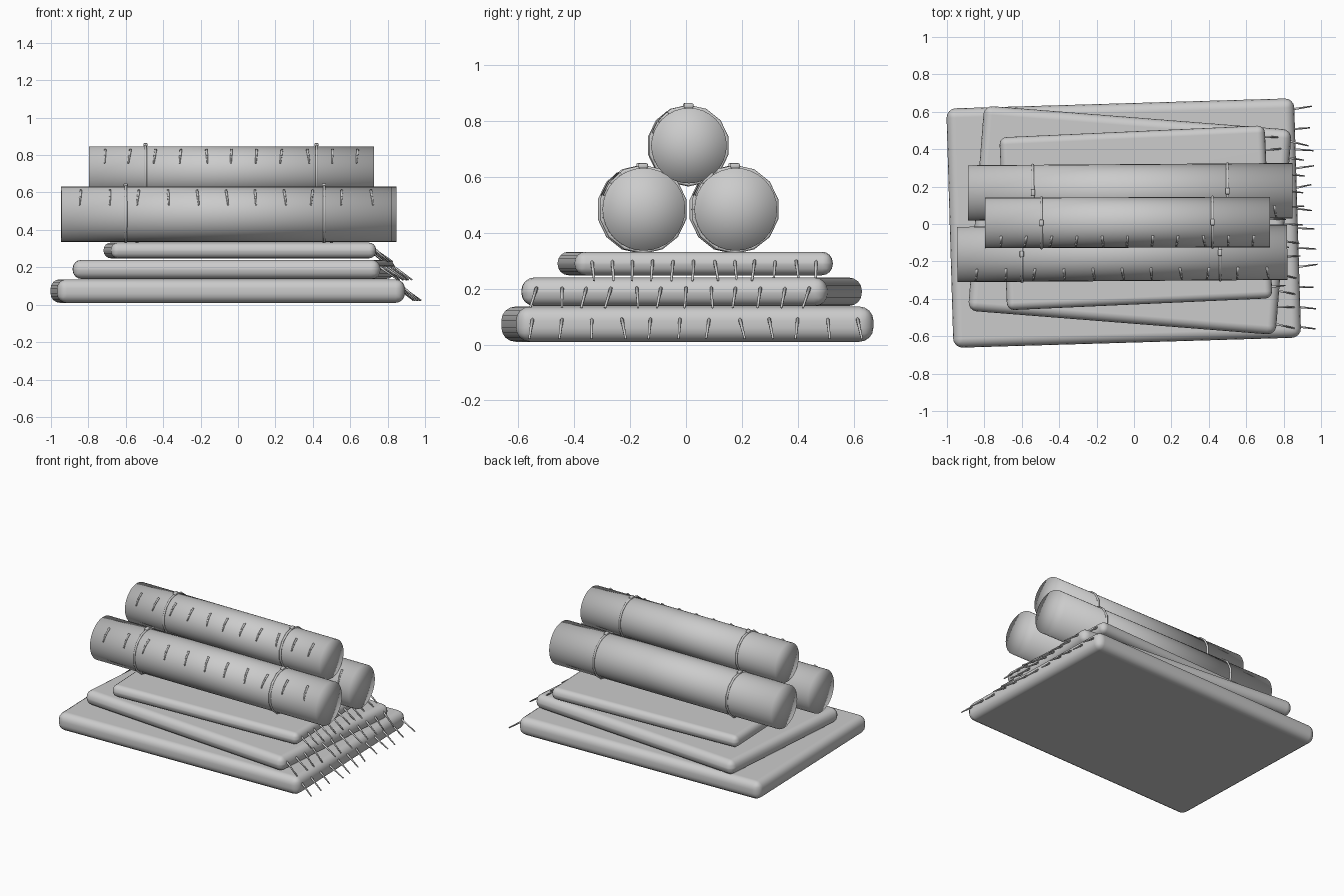
import bpy, bmesh, random
from math import sin, cos, pi, radians
from mathutils import Vector, Matrix

if "Cube" in bpy.data.objects:
    bpy.data.objects.remove(bpy.data.objects["Cube"])

random.seed(4)


def finish(bm, name, matrix):
    """Turn a bmesh into a smooth-shaded object placed by matrix."""
    bmesh.ops.recalc_face_normals(bm, faces=bm.faces)
    for f in bm.faces:
        f.smooth = True
    me = bpy.data.meshes.new(name)
    bm.to_mesh(me)
    bm.free()
    ob = bpy.data.objects.new(name, me)
    ob.matrix_world = matrix
    bpy.context.collection.objects.link(ob)
    return ob


def placement(x, y, z, degrees):
    return Matrix.Translation((x, y, z)) @ Matrix.Rotation(radians(degrees), 4, 'Z')


def strand(bm, a, b, r1, r2):
    """Add one tapered thread from a to b."""
    a, b = Vector(a), Vector(b)
    d = b - a
    m = Matrix.Translation((a + b) / 2) @ d.to_track_quat('Z', 'Y').to_matrix().to_4x4()
    bmesh.ops.create_cone(bm, cap_ends=True, segments=6, radius1=r1, radius2=r2,
                          depth=d.length, matrix=m)


def folded_rug(name, x, y, z0, z1, length, width, angle):
    m = placement(x, y, (z0 + z1) / 2, angle)
    h = z1 - z0
    # Soft slab
    bm = bmesh.new()
    bmesh.ops.create_cube(bm, size=1, matrix=Matrix.Diagonal((length, width, h, 1)))
    bmesh.ops.bevel(bm, geom=bm.edges[:], offset=min(0.05, h * 0.46), segments=4,
                    profile=0.5, affect='EDGES')
    slab = finish(bm, name, m)
    slab.modifiers.new("normals", 'WEIGHTED_NORMAL')
    # Fringe drooping off the right-hand end
    bm = bmesh.new()
    n = 12
    for i in range(n):
        yy = (i / (n - 1) - 0.5) * (width - 0.12)
        e = length / 2
        strand(bm, (e - 0.02, yy, h * 0.23),
               (e + 0.085 + random.uniform(-0.015, 0.015),
                yy + random.uniform(-0.02, 0.02), h * 0.23 - 0.08), 0.007, 0.004)
    finish(bm, name + "_fringe", m)


def rolled_rug(name, x, y, z, length, r, angle, ties, tassel_x):
    m = placement(x, y, z, angle)
    # Roll body
    bm = bmesh.new()
    bmesh.ops.create_cone(bm, cap_ends=True, cap_tris=True, segments=32, radius1=r,
                          radius2=r, depth=length, matrix=Matrix.Rotation(pi / 2, 4, 'Y'))
    finish(bm, name, m)
    # Fringe lying along the upper front of the roll
    bm = bmesh.new()
    n = 11
    for i in range(n):
        xx = tassel_x[0] + (tassel_x[1] - tassel_x[0]) * i / (n - 1) - x
        j = random.uniform(-0.012, 0.012)
        p = [(xx + j * k / 2, -(r + 0.002) * sin(t), (r + 0.002) * cos(t))
             for k, t in enumerate(radians(d) for d in (32, 52, 71))]
        strand(bm, p[0], p[1], 0.007, 0.006)
        strand(bm, p[1], p[2], 0.006, 0.004)
    finish(bm, name + "_fringe", m)
    # Tie cords with a knot on top
    for k, tx in enumerate(ties):
        n, sides, tube, R = 14, 6, 0.008, r + 0.003
        bm = bmesh.new()
        rings = []
        for i in range(n):
            a = 2 * pi * i / n
            rings.append([bm.verts.new((tx - x + tube * sin(2 * pi * s / sides),
                                        (R + tube * cos(2 * pi * s / sides)) * sin(a),
                                        (R + tube * cos(2 * pi * s / sides)) * cos(a)))
                          for s in range(sides)])
        for i in range(n):
            for s in range(sides):
                t = (s + 1) % sides
                q = rings[(i + 1) % n]
                bm.faces.new((rings[i][s], rings[i][t], q[t], q[s]))
        finish(bm, f"{name}_cord_{k + 1}", m)
        bm = bmesh.new()
        bmesh.ops.create_cube(bm, size=1, matrix=Matrix.Translation((tx - x, 0, r + 0.008))
                              @ Matrix.Diagonal((0.022, 0.034, 0.018, 1)))
        bmesh.ops.bevel(bm, geom=bm.edges[:], offset=0.005, segments=2,
                        profile=0.5, affect='EDGES')
        finish(bm, f"{name}_knot_{k + 1}", m)


# Stack of folded rugs
folded_rug("bottom_rug", -0.055, 0.005, 0.01, 0.136, 1.86, 1.28, 1.7)
folded_rug("middle_rug", -0.022, 0.02, 0.138, 0.24, 1.65, 1.10, -4.5)
folded_rug("upper_rug", 0.01, 0.033, 0.248, 0.332, 1.42, 0.925, 2.6)

# Pyramid of rolled rugs
rolled_rug("front_roll", -0.063, -0.157, 0.484, 1.765, 0.148, 0.4, (-0.6, 0.46), (-0.84, 0.71))
rolled_rug("back_roll", -0.02, 0.172, 0.484, 1.735, 0.148, 0.4, (-0.54, 0.5), (-0.78, 0.75))
rolled_rug("top_roll", -0.035, 0.008, 0.712, 1.525, 0.135, 0.2, (-0.495, 0.42), (-0.71, 0.64))
